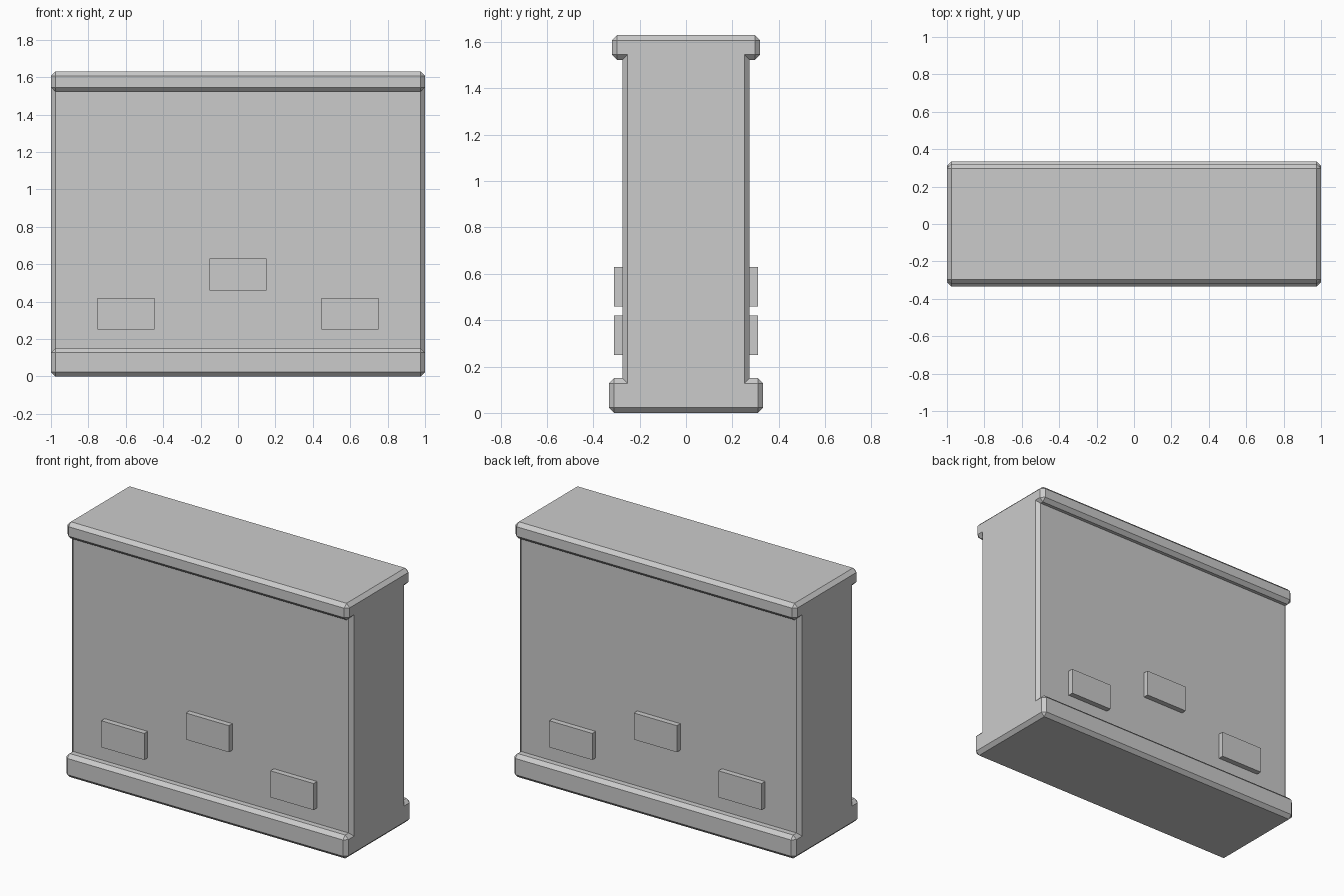
import bpy, bmesh
from mathutils import Matrix

if "Cube" in bpy.data.objects:
    bpy.data.objects.remove(bpy.data.objects["Cube"])

def finish(bm, name):
    bmesh.ops.recalc_face_normals(bm, faces=bm.faces[:])
    mesh = bpy.data.meshes.new(name)
    bm.to_mesh(mesh)
    bm.free()
    obj = bpy.data.objects.new(name, mesh)
    bpy.context.collection.objects.link(obj)
    return obj

# Wall with plinth and coping: one side of the profile (y, z), mirrored, extruded along x
half = [(0.333, 0), (0.333, 0.15), (0.275, 0.15),
        (0.275, 1.523), (0.32, 1.523), (0.32, 1.63)]
profile = half + [(-y, z) for y, z in reversed(half)]
bm = bmesh.new()
end = bm.faces.new([bm.verts.new((-1, y, z)) for y, z in profile])
side = bmesh.ops.extrude_face_region(bm, geom=[end], use_keep_orig=True)
bmesh.ops.translate(bm, vec=(2, 0, 0),
                    verts=[g for g in side["geom"] if isinstance(g, bmesh.types.BMVert)])
bmesh.ops.recalc_face_normals(bm, faces=bm.faces[:])
# Chamfer the outward edges only
outer = [e for e in bm.edges if e.is_convex]
bmesh.ops.bevel(bm, geom=outer, offset=0.023, offset_type='OFFSET',
                segments=1, profile=0.5, affect='EDGES')
finish(bm, "wall")

# Raised bricks on both faces
for face, s in (("front", -1), ("back", 1)):
    for label, x, z in (("left", -0.6, 0.335), ("middle", 0, 0.545), ("right", 0.6, 0.335)):
        bm = bmesh.new()
        bmesh.ops.create_cube(bm, size=1, matrix=Matrix.Translation((x, s * 0.28, z))
                              @ Matrix.Diagonal((0.305, 0.06, 0.17, 1)))
        finish(bm, f"{face}_{label}_brick")
